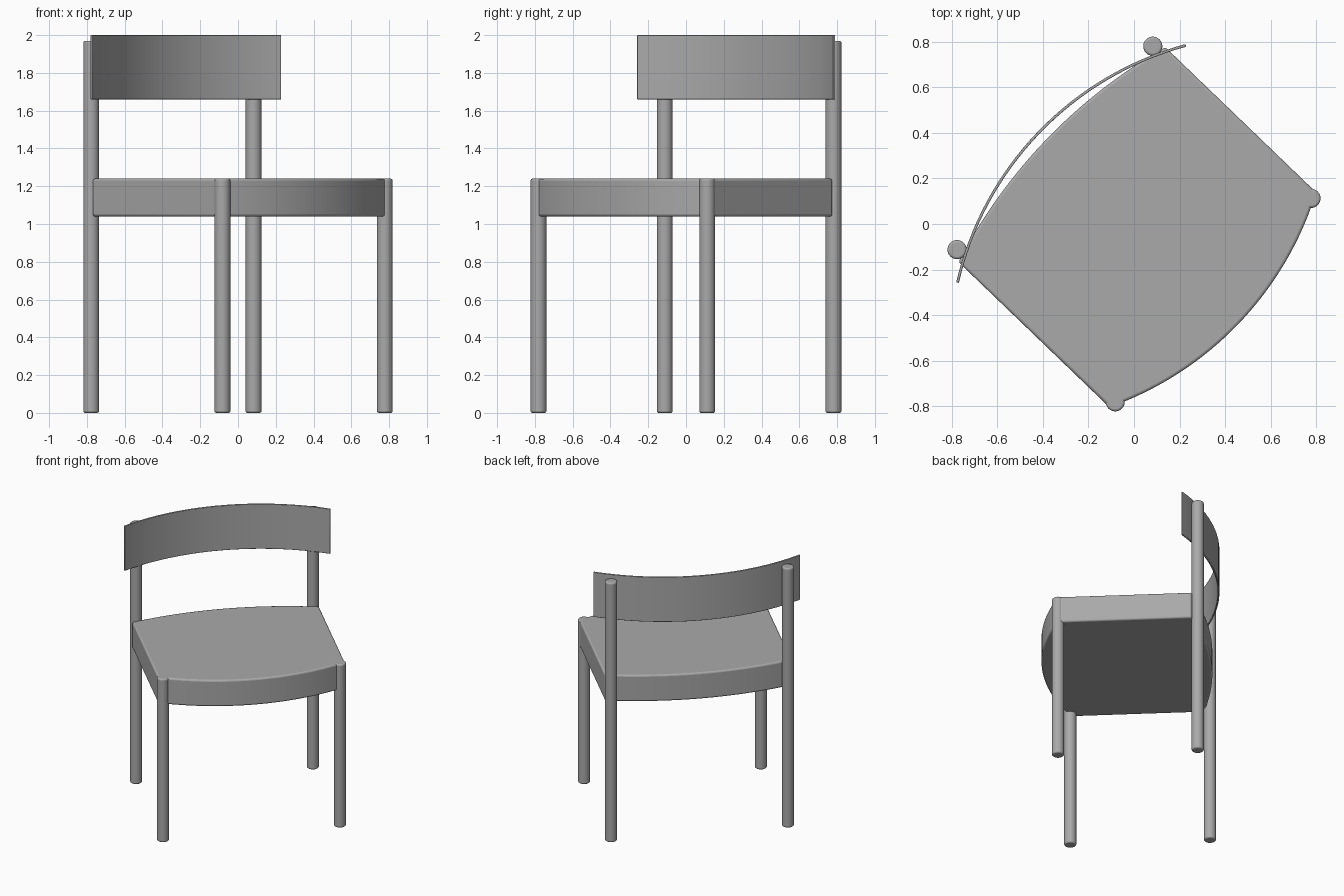
import bpy, bmesh, math
from mathutils import Matrix

cube = bpy.data.objects.get("Cube")
if cube:
    bpy.data.objects.remove(cube, do_unlink=True)

# One plain grey for the whole chair
grey = bpy.data.materials.new("plain grey")
grey.use_nodes = True
GREY = (0.4, 0.4, 0.4, 1)
grey.diffuse_color = GREY
grey.node_tree.nodes["Principled BSDF"].inputs["Base Color"].default_value = GREY

# The whole chair is turned about the vertical axis
TURN = Matrix.Rotation(math.radians(46.1), 4, "Z")


def prism(name, outline, z0, z1, bevel, segments=3):
    """Extrude a closed outline between two heights and round its edges."""
    bm = bmesh.new()
    base = bm.faces.new([bm.verts.new((x, y, z0)) for x, y in outline])
    top = bmesh.ops.extrude_face_region(bm, geom=[base])["geom"]
    verts = [v for v in top if isinstance(v, bmesh.types.BMVert)]
    bmesh.ops.translate(bm, verts=verts, vec=(0, 0, z1 - z0))
    bmesh.ops.recalc_face_normals(bm, faces=bm.faces)
    mesh = bpy.data.meshes.new(name)
    bm.to_mesh(mesh)
    bm.free()
    obj = bpy.data.objects.new(name, mesh)
    bpy.context.collection.objects.link(obj)
    mesh.materials.append(grey)
    obj.matrix_world = TURN
    mod = obj.modifiers.new("soft edges", "BEVEL")
    mod.width = bevel
    mod.segments = segments
    mod.limit_method = "ANGLE"
    mod.angle_limit = math.radians(40)
    bpy.ops.object.select_all(action="DESELECT")
    obj.select_set(True)
    bpy.context.view_layer.objects.active = obj
    bpy.ops.object.shade_smooth_by_angle(angle=math.radians(40))
    return obj


def arc(half_width, end_y, bulge, offset=0.0, steps=32):
    """Circular arc from left to right; bulge is the rise at its middle."""
    radius = (half_width ** 2 + bulge ** 2) / (2 * abs(bulge))
    sign = math.copysign(1, bulge)
    centre = end_y + bulge - sign * radius
    sweep = math.asin(half_width / radius)
    angles = [sweep * (2 * i / steps - 1) for i in range(steps + 1)]
    r = radius + offset
    return [(r * math.sin(a), centre + sign * r * math.cos(a)) for a in angles]


# Legs: the back pair runs up to carry the backrest
LEG_R = 0.042
for side, sx in (("right", -1), ("left", 1)):
    for place, sy, height in (("front", -1, 1.24), ("back", 1, 1.97)):
        ring = [(sx * 0.62 + LEG_R * math.cos(math.tau * i / 32),
                 sy * 0.482 + LEG_R * math.sin(math.tau * i / 32)) for i in range(32)]
        prism(f"{place}_{side}_leg", ring, 0, height, 0.01)

# Seat: thick slab with straight sides and bowed front and back
seat = arc(0.655, -0.48, -0.155) + arc(0.655, 0.44, 0.095)[::-1]
prism("seat", seat, 1.04, 1.24, 0.012)

# Backrest: thin curved band, inside the back legs
band = arc(0.723, 0.38, 0.2, -0.006) + arc(0.723, 0.38, 0.2, 0.006)[::-1]
prism("backrest", band, 1.66, 2.0, 0.003, 2)
